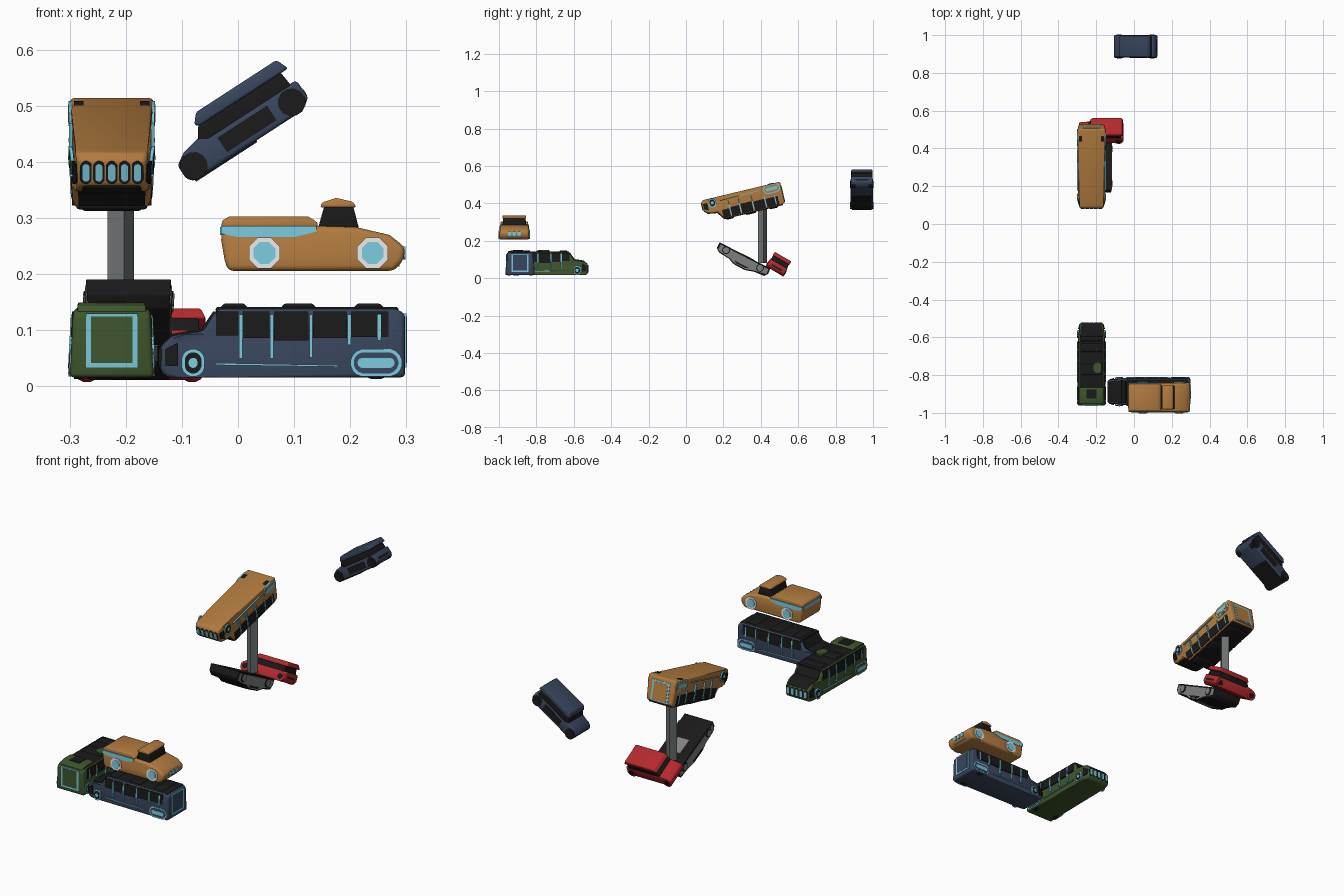
import bpy, bmesh, math
from mathutils import Matrix, Vector

if "Cube" in bpy.data.objects:
    bpy.data.objects.remove(bpy.data.objects["Cube"])


def material(name, r, g, b):
    m = bpy.data.materials.new(name)
    m.diffuse_color = (r, g, b, 1)
    m.use_nodes = True
    m.node_tree.nodes["Principled BSDF"].inputs["Base Color"].default_value = m.diffuse_color
    return m


ORANGE = material("orange paint", 0.45, 0.2, 0.05)
NAVY = material("navy paint", 0.04, 0.06, 0.11)
GREEN = material("green paint", 0.05, 0.092, 0.026)
RED = material("red paint", 0.46, 0.022, 0.027)
BLACK = material("black", 0.01, 0.01, 0.01)
CYAN = material("cyan trim", 0.19, 0.58, 0.72)
WHITE = material("white", 0.85, 0.85, 0.85)
GREY = material("light grey", 0.22, 0.22, 0.22)
STEEL = material("post grey", 0.16, 0.175, 0.175)


def frame(origin, forward, up, scale=1):
    """Local axes: u forward, v sideways, z up."""
    x, z = Vector(forward).normalized(), Vector(up).normalized()
    rot = Matrix((x, z.cross(x), z)).transposed().to_4x4()
    return Matrix.Translation(origin) @ rot @ Matrix.Scale(scale, 4)


def oval(cu, cz, a, b, n=16):
    r = min(a, b)
    pts = []
    for i in range(n):
        t = (i + 0.5) * 2 * math.pi / n
        c, s = math.cos(t), math.sin(t)
        pts.append((cu + math.copysign(a - r, c) + r * c, cz + math.copysign(b - r, s) + r * s))
    return pts


def rect(u0, u1, z0, z1):
    return [(u0, z0), (u1, z0), (u1, z1), (u0, z1)]


class Vehicle:
    def __init__(self, name, matrix, taper, nose=9.0):
        self.name, self.matrix, self.taper, self.nose = name, matrix, taper, nose

    def prism(self, part, mat, pts, lo, hi, plane="side", bevel=0.0):
        bm = bmesh.new()
        rows = []
        for d in (lo, hi):
            row = []
            for p, q in pts:
                u, v, z = {"side": (p, d, q), "end": (d, p, q), "top": (p, q, d)}[plane]
                if plane != "end":  # narrower to the top and towards the nose
                    v *= (1 - self.taper * z) * (1 - 45 * max(0, u - self.nose) ** 2)
                row.append(bm.verts.new((u, v, z)))
            rows.append(row)
        n = len(pts)
        bm.faces.new(rows[0])
        bm.faces.new(rows[1][::-1])
        for i in range(n):
            j = (i + 1) % n
            bm.faces.new((rows[0][i], rows[1][i], rows[1][j], rows[0][j]))
        bmesh.ops.recalc_face_normals(bm, faces=bm.faces)
        if bevel:
            edges = [e for e in bm.edges if e.calc_face_angle(0) > 0.6]
            bmesh.ops.bevel(bm, geom=edges, offset=bevel, segments=3, profile=0.5,
                            affect='EDGES', clamp_overlap=True)
        bm.transform(self.matrix)
        bmesh.ops.recalc_face_normals(bm, faces=bm.faces)
        me = bpy.data.meshes.new(self.name + "_" + part)
        bm.to_mesh(me)
        bm.free()
        me.materials.append(mat)
        for f in me.polygons:
            f.use_smooth = True
        me.set_sharp_from_angle(angle=math.radians(35))
        bpy.context.collection.objects.link(bpy.data.objects.new(me.name, me))

    def hull(self, part, mat, pts, half, bevel=0.01):
        self.prism(part, mat, pts, -half, half, "side", bevel)

    def sides(self, part, mat, pts, half, out=0.002):
        for s in (1, -1):
            self.prism(part, mat, pts, s * (half - 0.004), s * (half + out))


def bus(name, matrix, paint):
    b = Vehicle(name, matrix, 0.7, 0.37)
    w = 0.075
    b.hull("body", paint, [(0, 0), (0, .112), (.015, .123), (.335, .123), (.36, .082), (.395, .078), (.415, .074),
                           (.437, .055), (.437, .012), (.425, 0), (.395, 0)], w, 0.012)
    # roof slab and lumps
    b.hull("roof", BLACK, rect(.012, .338, .116, .126), w - .006, .005)
    for u, l in ((.065, .03), (.19, .035), (.305, .028)):
        b.hull("roof_hump", BLACK, [(u - l, .12), (u - l + .01, .132), (u + l - .01, .132), (u + l, .12)],
               w - .016, .005)
    if paint is GREEN:
        b.hull("rear_roof", GREEN, [(.006, .116), (.01, .128), (.04, .134), (.09, .134), (.1, .12)], w - .008, .004)
        b.prism("roof_hatch", BLACK, rect(.035, .085, -.03, .03), .13, .1355, "top")
        b.prism("roof_patch", GREEN, oval(.2, -.035, .03, .025), .122, .1345, "top")
    # side windows, pillars and trim line
    for u0, u1, z0 in ((.03, .097, .072), (.104, .164, .07), (.172, .234, .066), (.242, .29, .07), (.297, .337, .075)):
        b.sides("window", BLACK, rect(u0, u1, z0, .118), w)
    for u, z0 in ((.046, .066), (.1, .058), (.168, .036), (.238, .034), (.293, .034)):
        b.sides("pillar", CYAN, rect(u - .003, u + .003, z0, .112), w, .004)
    b.sides("trim_line", CYAN, [(.12, .019), (.338, .022), (.338, .026), (.12, .022)], w)
    # wheel surrounds
    for u, a, inner in ((.052, .046, paint), (.378, .021, BLACK)):
        b.sides("wheel_ring", CYAN, oval(u, .026, a, .025), w, .002)
        b.sides("wheel_face", inner, oval(u, .026, a - .006, .019), w, .003)
        b.sides("wheel_centre", CYAN, oval(u, .026, a - .013, .009), w, .004)
    for s in (1, -1):
        b.prism("rear_wheel", BLACK, oval(.052, .018, .026, .021), s * .05, s * (w - .008))
    # rear frame
    b.prism("rear_frame", CYAN, rect(-.046, .046, .018, .114), -.002, .005, "end")
    b.prism("rear_panel", paint, rect(-.037, .037, .026, .109), -.003, .005, "end")
    # windscreen, bonnet, grille
    b.hull("windscreen", BLACK, [(.333, .118), (.342, .118), (.364, .086), (.352, .084)], .064, 0)
    b.hull("bonnet", BLACK, [(.355, .078), (.355, .087), (.39, .082), (.414, .078), (.434, .06), (.428, .055)],
           .064, .003)
    b.sides("nose_side", BLACK, [(.405, .02), (.428, .02), (.428, .05), (.405, .062)], w, .002)
    for i in range(5):
        v = (i - 2) * .023
        b.prism("grille_surround", BLACK, oval(v, .034, .0105, .021), .43, .4375, "end")
        b.prism("grille_slot", CYAN, oval(v, .034, .0065, .016), .43, .4385, "end")


def small_car(name, matrix, paint, tyre):
    c = Vehicle(name, matrix, 0.9)
    w = .06
    c.hull("body", paint, [(.02, .003), (0, .018), (.002, .055), (.19, .055), (.2, .064), (.24, .056), (.262, .042),
                           (.262, .014), (.252, .003)], w, .007)
    c.hull("windows", BLACK, [(.014, .045), (.018, .085), (.19, .085), (.206, .062), (.2, .045)], w - .002, .003)
    c.hull("roof", paint, [(.002, .08), (.012, .104), (.183, .104), (.198, .086), (.19, .08)], w + .002, .006)
    c.prism("rear_light_bar", BLACK, rect(-.035, .035, .024, .034), 0, .01, "end")
    if paint is NAVY:
        c.sides("door_panel", BLACK, rect(.07, .175, .014, .045), w, .001)
        c.prism("front_floor", BLACK, rect(.12, .25, -.052, .052), 0, .006, "top")
    for u in (.03, .238):
        for s in (1, -1):
            c.prism("wheel", tyre, oval(u, .026, .025, .025, 12), s * .035, s * (w + .002))
        c.sides("hub", BLACK, oval(u, .026, .014, .014, 12), w, .004)


def pickup(name, matrix):
    p = Vehicle(name, matrix, 0.7)
    w = .08
    p.hull("body", ORANGE, [(.012, 0), (.006, .02), (0, .055), (.002, .08), (.17, .08), (.24, .078), (.3, .064),
                            (.328, .042), (.325, .018), (.307, 0)], w, .01)
    # bed cover with cyan band
    p.sides("bed_band", CYAN, [(.0, .066), (.03, .06), (.13, .06), (.17, .07), (.17, .08), (0, .08)], w)
    p.prism("rear_band", CYAN, rect(-.06, .06, .064, .078), -.002, .006, "end")
    p.hull("bed_cover", ORANGE, [(0, .078), (.002, .09), (.015, .097), (.155, .097), (.172, .086), (.172, .078)],
           w - .002, .006)
    # cab
    p.hull("cab_glass", BLACK, [(.172, .074), (.184, .116), (.235, .116), (.246, .074)], .066, .004)
    p.hull("cab_roof", ORANGE, [(.176, .113), (.18, .122), (.205, .13), (.235, .123), (.241, .113)], .069, .004)
    # wheels
    for u in (.077, .27):
        p.sides("wheel_ring", WHITE, oval(u, .032, .03, .03, 8), w, .004)
        p.sides("wheel_face", CYAN, oval(u, .032, .021, .021, 8), w, .006)
    # nose lamps
    for i in range(3):
        v = (i - 1) * .025
        p.prism("nose_lamp", CYAN, oval(v, .032, .01, .012), .315, .3285, "end")
    p.prism("nose_bar", CYAN, rect(-.04, .04, .008, .013), .305, .318, "end")


def low_car(name, matrix):
    c = Vehicle(name, matrix, 0.8)
    w = .076
    c.hull("body", BLACK, [(.0, 0), (0, .032), (.02, .05), (.085, .055), (.115, .068), (.195, .068), (.235, .055),
                           (.295, .05), (.308, .03), (.306, 0)], w, .003)
    c.sides("side_panel", GREY, [(.01, .008), (.298, .008), (.3, .036), (.23, .05), (.19, .063), (.12, .063),
                                 (.09, .051), (.012, .042)], w)
    c.sides("side_window", BLACK, [(.115, .05), (.128, .059), (.182, .059), (.2, .05)], w, .004)
    c.prism("floor_panel", GREY, rect(.13, .21, -.03, .03), -.002, .003, "top")
    c.prism("roof_panel", GREY, rect(.125, .185, -.055, .055), .06, .07, "top")
    for u in (.05, .255):
        c.sides("wheel", BLACK, oval(u, .022, .021, .021), w, .004)
        c.sides("hub", GREY, oval(u, .022, .016, .016), w, .006)


# Front group: two buses and a pickup
bus("green_bus", frame((-.225, -.96, .016), (0, 1, 0), (0, 0, 1)), GREEN)
bus("blue_bus", frame((.298, -.887, .016), (-1, 0, 0), (0, 0, 1)), NAVY)
pickup("orange_pickup", frame((-.03, -.918, .206), (1, 0, 0), (0, 0, 1)))

# Rear group: flipped bus on a post above two tipped cars
t = math.radians(13.5)
bus("orange_bus", frame((-.225, .502, .516), (0, -math.cos(t), -math.sin(t)), (0, math.sin(t), -math.cos(t))), ORANGE)
t = math.radians(27.5)
low_car("black_car", frame((-.195, .18, .192), (0, math.cos(t), -math.sin(t)), (0, -math.sin(t), -math.cos(t))))
small_car("red_car", frame((-.055, .472, .034), (-1, 0, 0), (0, .5, .866), .9), RED, RED)
t = math.radians(-31)
post = Vehicle("support", frame((-.209, .409, 0), (math.cos(t), math.sin(t), 0), (0, 0, 1)), 0)
post.prism("post", STEEL, rect(-.0175, .0175, -.0175, .0175), .08, .39, "top")

# Tilted car at the far back
t = math.radians(33)
small_car("blue_car", frame((.135, .94, .501), (-math.cos(t), 0, -math.sin(t)), (-math.sin(t), 0, math.cos(t))),
          NAVY, BLACK)
